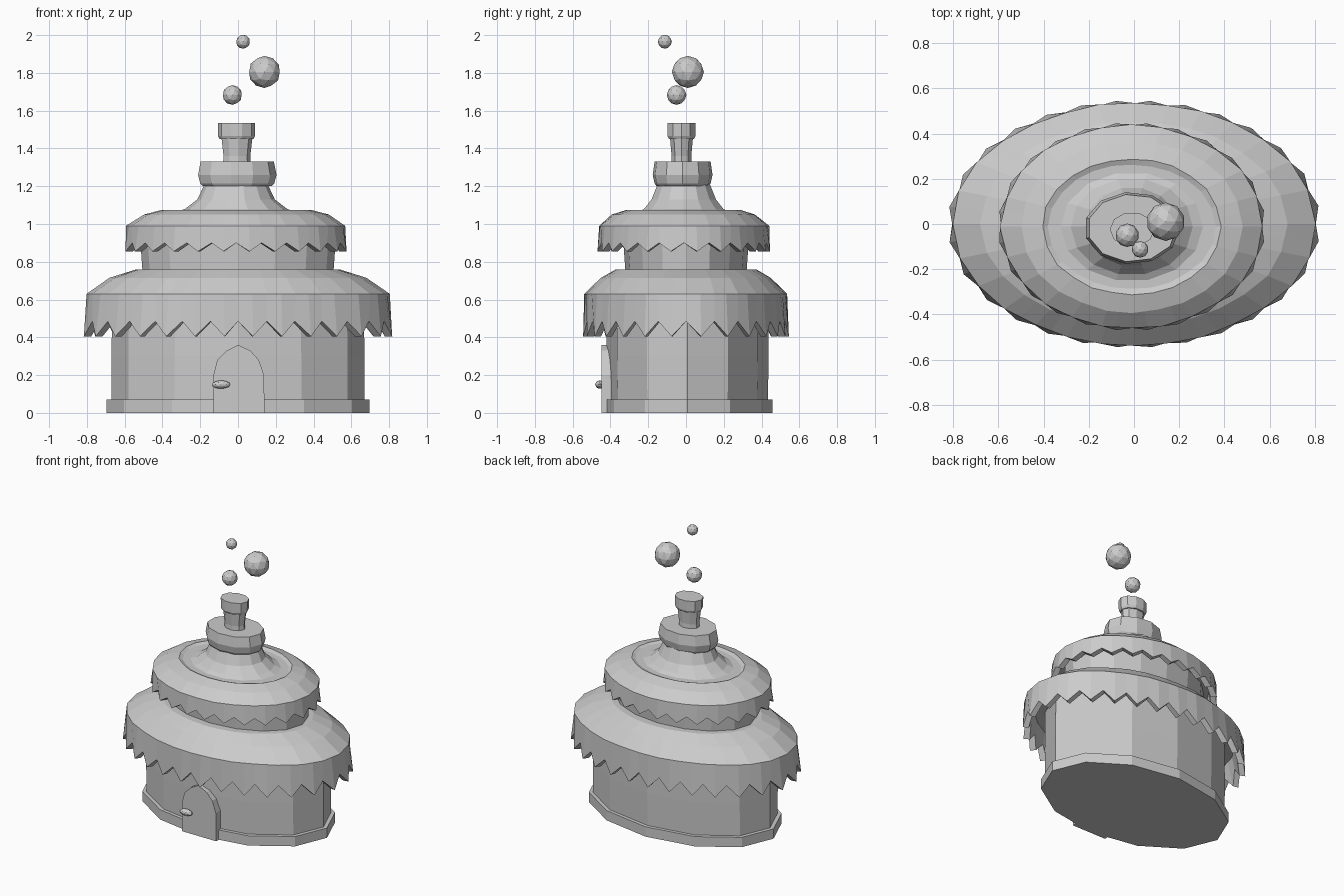
import bpy, bmesh, math, random
from mathutils import Vector

random.seed(4)
if "Cube" in bpy.data.objects:
    bpy.data.objects.remove(bpy.data.objects["Cube"])

grey = bpy.data.materials.new("plain grey")
grey.use_nodes = True
grey.diffuse_color = (0.6, 0.6, 0.6, 1)
grey.node_tree.nodes["Principled BSDF"].inputs["Base Color"].default_value = (0.6, 0.6, 0.6, 1)


def finish(name, bm):
    bmesh.ops.recalc_face_normals(bm, faces=bm.faces)
    mesh = bpy.data.meshes.new(name)
    bm.to_mesh(mesh)
    bm.free()
    mesh.materials.append(grey)
    obj = bpy.data.objects.new(name, mesh)
    bpy.context.collection.objects.link(obj)
    return obj


def ellipse(n, z, rx, ry, cx=0, cy=0):
    return [Vector((cx + rx * math.cos(math.tau * i / n),
                    cy + ry * math.sin(math.tau * i / n), z)) for i in range(n)]


def even_ellipse(n, z, rx, ry, cx=0, cy=0):
    """Ellipse whose points are spaced evenly along its length."""
    fine = ellipse(720, z, rx, ry, cx, cy)
    steps = [(fine[(i + 1) % 720] - fine[i]).length for i in range(720)]
    total, run, points = sum(steps), 0, []
    for p, s in zip(fine, steps):
        if len(points) < n and run >= total * len(points) / n - 1e-6:
            points.append(p)
        run += s
    return points


def loft(name, rings, caps=True):
    """Skin a stack of equal rings; cap both ends."""
    bm = bmesh.new()
    rows = [[bm.verts.new(p) for p in ring] for ring in rings]
    n = len(rows[0])
    for a, b in zip(rows, rows[1:]):
        for i in range(n):
            j = (i + 1) % n
            bm.faces.new((a[i], a[j], b[j], b[i]))
    if caps:
        bm.faces.new(rows[0])
        bm.faces.new(rows[-1])
    return finish(name, bm)


def drum(name, n, profile, cx=0, cy=0):
    return loft(name, [ellipse(n, *p, cx, cy) for p in profile])


def frosted_roof(name, teeth, shell, skirt, inside, cx, cy):
    """Domed roof: outer shell rings, zigzag skirt edge, then the inside."""
    def facet_ring(z, rx, ry):
        pts = even_ellipse(teeth, z, rx, ry, cx, cy)
        for p in pts:
            k = 1 + random.uniform(-0.008, 0.008)
            p.x, p.y = p.x * k, p.y * k
        out = []
        for i, p in enumerate(pts):
            out += [p, (p + pts[(i + 1) % teeth]) / 2]
        return out

    def tooth_ring(shrink):
        high, low, rx, ry = skirt
        pts = even_ellipse(teeth * 2, high, rx - shrink, ry - shrink, cx, cy)
        for i, p in enumerate(pts):
            if i % 2:
                p.z = low
            else:
                p.x, p.y = p.x * 0.975, p.y * 0.975
        return pts

    rings = [facet_ring(*s) for s in shell] + [tooth_ring(0), tooth_ring(0.04)]
    loft(name, rings + [facet_ring(*s) for s in inside])


# Lower storey: plinth and twelve-sided wall
drum("plinth", 12, [(0, 0.697, 0.45), (0.07, 0.697, 0.45)], 0, 0.008)
drum("lower_wall", 12, [(0.06, 0.67, 0.425), (0.3, 0.67, 0.43), (0.6, 0.665, 0.43)], 0, 0.008)

# Lower roof
frosted_roof("lower_roof", 28,
             [(0.76, 0.54, 0.37), (0.715, 0.68, 0.45), (0.63, 0.805, 0.535)],
             (0.485, 0.405, 0.825, 0.547), [(0.57, 0.75, 0.48), (0.58, 0.6, 0.38)], 0, 0)

# Upper storey wall
drum("upper_wall", 16, [(0.74, 0.505, 0.32), (0.95, 0.52, 0.335)])

# Upper roof
frosted_roof("upper_roof", 24,
             [(1.065, 0.37, 0.275), (1.075, 0.395, 0.3), (1.05, 0.49, 0.38), (0.99, 0.58, 0.45)],
             (0.9, 0.855, 0.592, 0.46), [(0.95, 0.54, 0.41), (0.955, 0.42, 0.3)], -0.01, -0.012)

# Concave spire and the collar on it
drum("spire", 14, [(1.05, 0.36, 0.27), (1.08, 0.27, 0.215), (1.13, 0.205, 0.175),
                   (1.215, 0.165, 0.14)], -0.01, -0.012)
collar = drum("collar", 11, [(1.2, 0.185, 0.14), (1.215, 0.2, 0.15), (1.26, 0.212, 0.16),
                             (1.33, 0.198, 0.15)], -0.008, -0.018)
collar.data.update()

# Chimney and its cap
drum("chimney", 9, [(1.25, 0.08, 0.06), (1.36, 0.073, 0.053), (1.46, 0.085, 0.062)], -0.008, -0.024)
drum("chimney_cap", 10, [(1.45, 0.09, 0.07), (1.465, 0.097, 0.077), (1.535, 0.099, 0.077)],
     -0.008, -0.024)

# Arched door plate at the front
outline = [(-0.13, 0), (0.14, 0), (0.138, 0.2), (0.11, 0.28), (0.065, 0.33), (0.0, 0.36),
           (-0.06, 0.33), (-0.11, 0.28), (-0.13, 0.2)]
loft("door", [[Vector((x, y, z)) for x, z in outline] for y in (-0.447, -0.38)])


def ball(name, centre, scale, subdivisions=2):
    bm = bmesh.new()
    bmesh.ops.create_icosphere(bm, subdivisions=subdivisions, radius=1)
    for v in bm.verts:
        v.co = Vector(c + s * u for c, s, u in zip(centre, scale, v.co))
    finish(name, bm)


# Door handle and the puffs of smoke
ball("door_handle", (-0.09, -0.457, 0.15), (0.05, 0.024, 0.022))
for name, centre, r in (("large_puff", (0.14, 0.01, 1.805), 0.085),
                        ("low_puff", (-0.03, -0.05, 1.683), 0.052),
                        ("high_puff", (0.027, -0.112, 1.965), 0.037)):
    ball(name, centre, (r, r, r))
